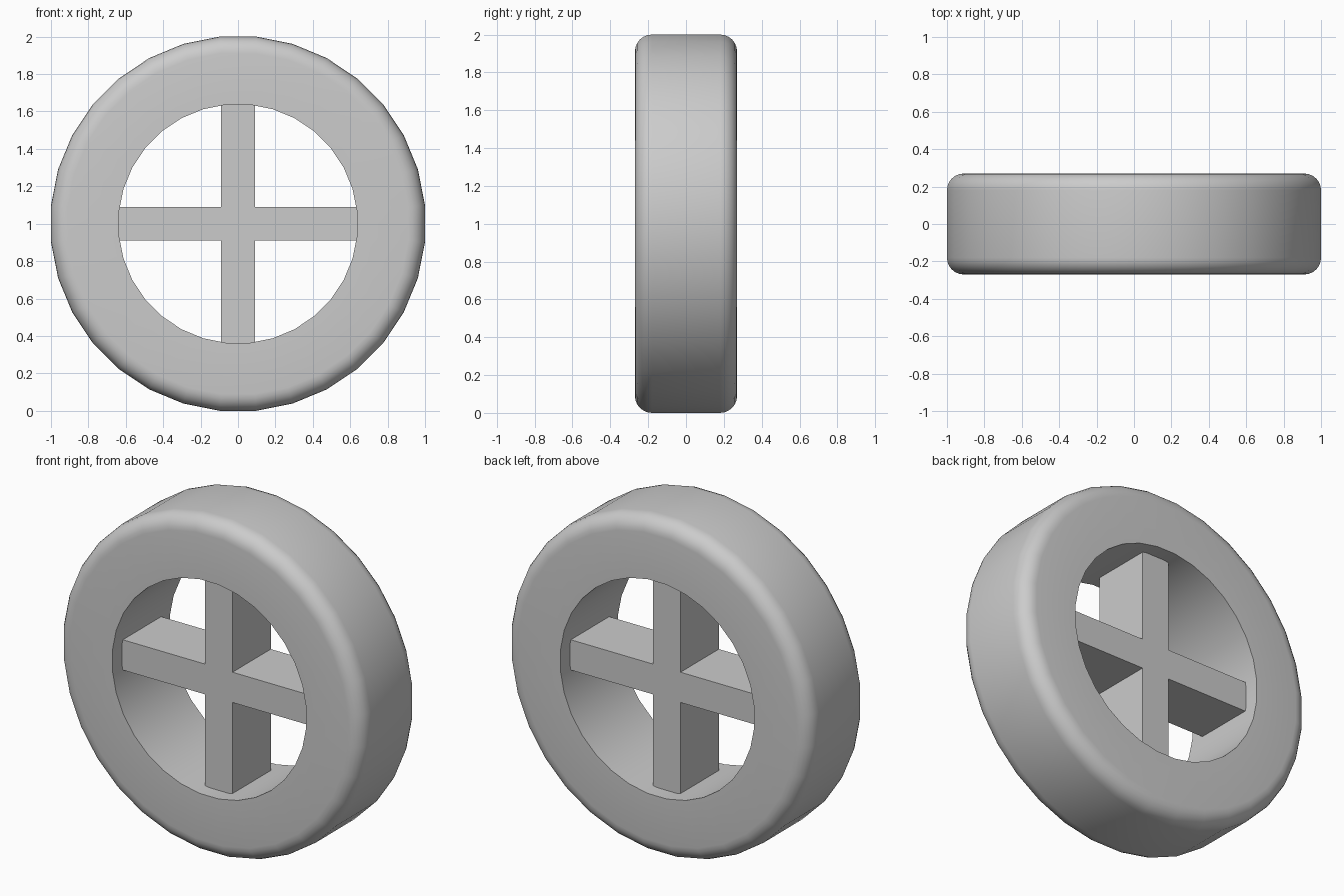
import bpy
import bmesh
from math import sin, cos, pi, radians
from mathutils import Matrix

cube = bpy.data.objects.get("Cube")
if cube:
    bpy.data.objects.remove(cube, do_unlink=True)

SIDES = 32
FLAT = 1 / cos(pi / SIDES)      # corner radius of a polygon with unit inradius
OUTER, HOLE = FLAT, 0.637 * FLAT
HALF_DEPTH, ROUND = 0.27, 0.09
SPOKE_HALF, SPOKE_DEPTH, SPOKE_REACH = 0.09, 0.36, 0.66
CENTRE = Matrix.Translation((0, 0, 1))

grey = bpy.data.materials.new("light_grey")
grey.use_nodes = True
colour = (0.6, 0.6, 0.6, 1)
grey.diffuse_color = colour
grey.node_tree.nodes["Principled BSDF"].inputs["Base Color"].default_value = colour


def finish(bm, name, smooth=False):
    bmesh.ops.remove_doubles(bm, verts=bm.verts, dist=0.0001)
    bmesh.ops.recalc_face_normals(bm, faces=bm.faces)
    bm.transform(CENTRE)
    mesh = bpy.data.meshes.new(name)
    bm.to_mesh(mesh)
    bm.free()
    mesh.materials.append(grey)
    obj = bpy.data.objects.new(name, mesh)
    bpy.context.collection.objects.link(obj)
    if smooth:
        bpy.ops.object.select_all(action='DESELECT')
        obj.select_set(True)
        bpy.context.view_layer.objects.active = obj
        bpy.ops.object.shade_smooth_by_angle(angle=radians(30))
    return obj


# Tyre: a section with two rounded outer corners, spun about the axle
section = [(HOLE, -HALF_DEPTH)]
for side, start in ((-1, -pi / 2), (1, 0)):
    for i in range(7):
        a = start + i * pi / 12
        section.append((OUTER - ROUND + ROUND * cos(a),
                        side * (HALF_DEPTH - ROUND) + ROUND * sin(a)))
section.append((HOLE, HALF_DEPTH))

bm = bmesh.new()
turn = pi / SIDES
verts = [bm.verts.new((r * cos(turn), y, r * sin(turn))) for r, y in section]
edges = [bm.edges.new((v, verts[(i + 1) % len(verts)])) for i, v in enumerate(verts)]
bmesh.ops.spin(bm, geom=verts + edges, cent=(0, 0, 0), axis=(0, 1, 0),
               angle=2 * pi, steps=SIDES, use_merge=False)
finish(bm, "tyre", smooth=True)

# Spokes: a plus-shaped outline extruded along the axle
bm = bmesh.new()
w, r = SPOKE_HALF, SPOKE_REACH
outline = []
for k in range(4):
    c, s = round(cos(k * pi / 2)), round(sin(k * pi / 2))
    for x, z in ((r, -w), (r, w), (w, w)):
        outline.append(bm.verts.new((x * c - z * s, -SPOKE_DEPTH / 2, x * s + z * c)))
face = bm.faces.new(outline)
extruded = bmesh.ops.extrude_face_region(bm, geom=[face], use_keep_orig=True)
bmesh.ops.translate(bm, vec=(0, SPOKE_DEPTH, 0),
                    verts=[g for g in extruded["geom"] if isinstance(g, bmesh.types.BMVert)])
finish(bm, "cross_spokes")
